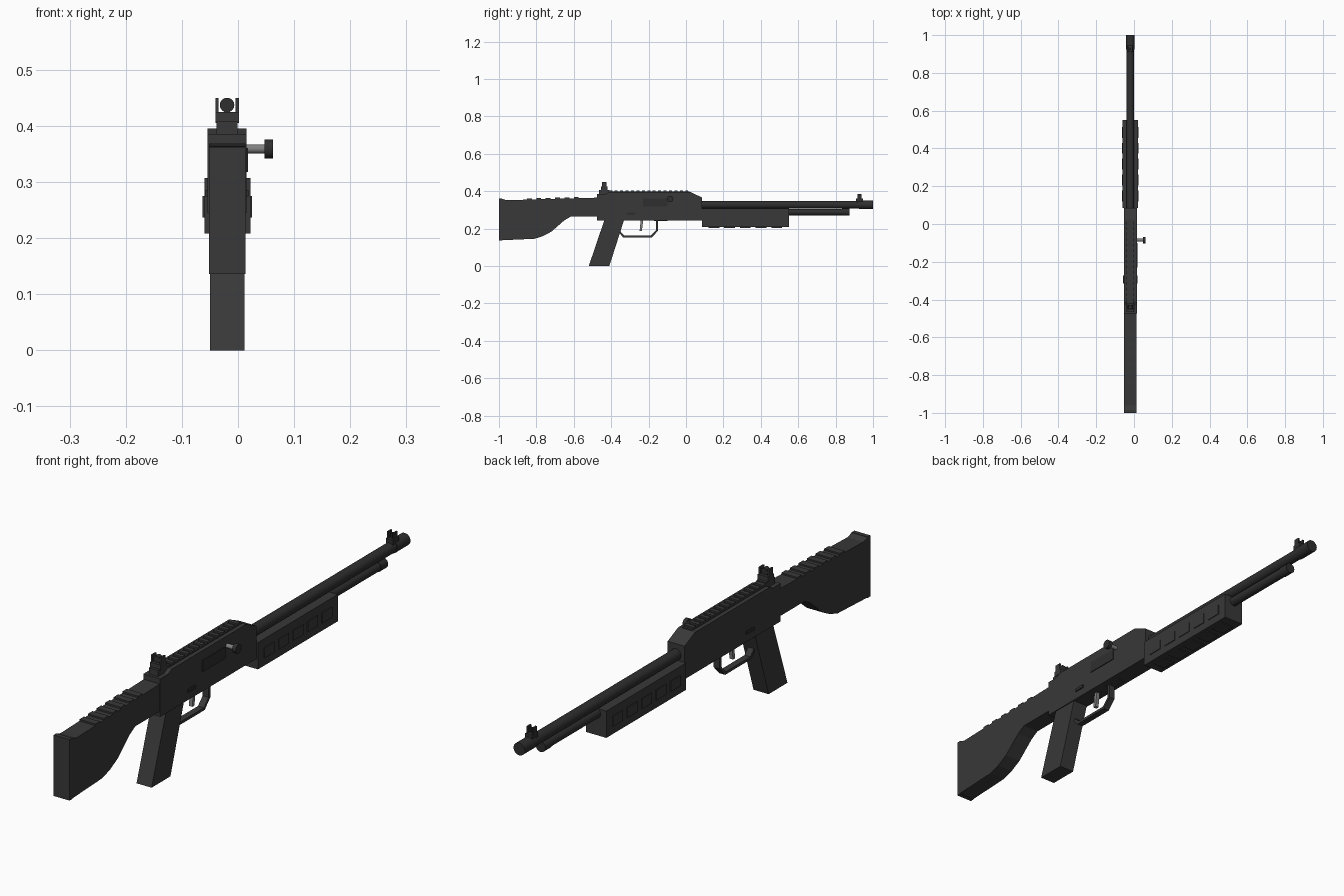
import bpy, bmesh, math
from mathutils import Vector

CX = -0.0195  # centre plane of the body


def material(name, v):
    m = bpy.data.materials.new(name)
    m.diffuse_color = (v, v, v, 1)
    return m


BODY = material("charcoal", 0.040)
DARK = material("dark_steel", 0.028)
STEEL = material("bare_steel", 0.22)


def finish(name, bm, mat):
    bmesh.ops.recalc_face_normals(bm, faces=bm.faces)
    me = bpy.data.meshes.new(name)
    bm.to_mesh(me)
    bm.free()
    me.materials.append(mat)
    ob = bpy.data.objects.new(name, me)
    bpy.context.collection.objects.link(ob)
    return ob


def extrude(name, pts, x0, x1, mat):
    """Side profile of (y, z) points extruded across x."""
    bm = bmesh.new()
    face = bm.faces.new([bm.verts.new((x0, y, z)) for y, z in pts])
    ext = bmesh.ops.extrude_face_region(bm, geom=[face])
    verts = [g for g in ext["geom"] if isinstance(g, bmesh.types.BMVert)]
    bmesh.ops.translate(bm, verts=verts, vec=(x1 - x0, 0, 0))
    return finish(name, bm, mat)


def box(name, x0, x1, y0, y1, z0, z1, mat):
    return extrude(name, [(y0, z0), (y1, z0), (y1, z1), (y0, z1)], x0, x1, mat)


def rod(name, a, b, r, mat, sides=24):
    a, b = Vector(a), Vector(b)
    d = b - a
    bm = bmesh.new()
    bmesh.ops.create_cone(bm, cap_ends=True, segments=sides, radius1=r, radius2=r, depth=d.length)
    bmesh.ops.transform(bm, verts=bm.verts, matrix=d.to_track_quat('Z', 'Y').to_matrix().to_4x4())
    bmesh.ops.translate(bm, verts=bm.verts, vec=(a + b) / 2)
    for f in bm.faces:
        f.smooth = len(f.verts) == 4
    for e in bm.edges:
        e.smooth = all(len(f.verts) == 4 for f in e.link_faces)
    return finish(name, bm, mat)


# receiver with sloped nose
extrude("receiver", [(-0.475, 0.245), (0.085, 0.245), (0.085, 0.367), (0.025, 0.395),
                     (-0.41, 0.395), (-0.43, 0.385), (-0.475, 0.385)], -0.054, 0.015, BODY)

# top rail with teeth
box("rail_base", CX - 0.019, CX + 0.019, -0.42, 0.02, 0.39, 0.398, BODY)
for i in range(15):
    y = -0.41 + i * 0.029
    box("rail_tooth", CX - 0.019, CX + 0.019, y, y + 0.016, 0.395, 0.404, BODY)

# shoulder stock, ribs and butt pad
extrude("stock", [(-0.985, 0.138), (-0.81, 0.146), (-0.765, 0.160), (-0.72, 0.184),
                  (-0.65, 0.245), (-0.617, 0.264), (-0.47, 0.264), (-0.47, 0.366),
                  (-0.86, 0.355), (-0.96, 0.352), (-0.985, 0.360)], -0.052, 0.013, BODY)
box("butt_pad", -0.052, 0.013, -1.0, -0.984, 0.136, 0.361, BODY)
for i in range(6):
    y = -0.85 + i * 0.05
    z = 0.355 + (y + 0.86) * 0.028
    box("stock_rib", -0.052, 0.013, y, y + 0.026, z - 0.004, z + 0.006, BODY)

# pistol grip
extrude("grip", [(-0.52, 0), (-0.41, 0), (-0.33, 0.25), (-0.435, 0.25)], -0.050, 0.0115, BODY)

# trigger guard and trigger
extrude("trigger_guard", [(-0.368, 0.188), (-0.335, 0.153), (-0.183, 0.153), (-0.151, 0.187),
                          (-0.151, 0.247), (-0.161, 0.247), (-0.161, 0.191), (-0.188, 0.163),
                          (-0.330, 0.163), (-0.360, 0.196)], CX - 0.012, CX + 0.012, BODY)
box("guard_mount", CX - 0.015, CX + 0.015, -0.17, -0.10, 0.241, 0.247, BODY)
extrude("trigger", [(-0.248, 0.188), (-0.236, 0.188), (-0.228, 0.25), (-0.242, 0.25)],
        CX - 0.007, CX + 0.007, STEEL)

# barrel, muzzle, magazine tube
rod("barrel", (CX, 0.06, 0.328), (CX, 0.99, 0.328), 0.0205, DARK)
rod("muzzle", (CX, 0.925, 0.328), (CX, 1.0, 0.328), 0.023, DARK)
rod("magazine_tube", (CX, 0.06, 0.289), (CX, 0.86, 0.289), 0.0175, DARK)
rod("tube_cap", (CX, 0.835, 0.289), (CX, 0.875, 0.289), 0.0195, DARK)

# fore-end with raised side pads and bottom ridges
box("fore_end", -0.060, 0.022, 0.085, 0.55, 0.208, 0.307, BODY)
for i in range(5):
    y = 0.12 + i * 0.084
    box("pad_right", 0.02, 0.025, y, y + 0.058, 0.237, 0.275, BODY)
    box("pad_left", -0.063, -0.058, y, y + 0.058, 0.237, 0.275, BODY)
    box("bottom_ridge", -0.045, 0.007, y, y + 0.058, 0.204, 0.21, BODY)

# ejection port, selector and charging handle
box("ejection_port", 0.01, 0.018, -0.23, -0.10, 0.318, 0.36, DARK)
box("selector", -0.058, 0.019, -0.315, -0.272, 0.274, 0.286, DARK)
rod("handle_rod", (0.01, -0.085, 0.359), (0.05, -0.085, 0.359), 0.008, STEEL)
rod("handle_knob", (0.047, -0.085, 0.359), (0.062, -0.085, 0.359), 0.017, DARK)

# rear sight
box("rear_sight_base", CX - 0.019, CX + 0.019, -0.465, -0.41, 0.38, 0.408, BODY)
box("rear_sight_block", CX - 0.021, CX + 0.021, -0.455, -0.42, 0.405, 0.425, BODY)
for s in (-1, 1):
    x = CX + s * 0.018
    box("rear_sight_ear", x - 0.003, x + 0.003, -0.45, -0.425, 0.42, 0.45, BODY)
rod("rear_sight_disc", (CX, -0.447, 0.437), (CX, -0.428, 0.437), 0.013, DARK, 16)

# front sight
box("front_sight_base", CX - 0.014, CX + 0.014, 0.91, 0.945, 0.34, 0.362, DARK)
box("front_sight_post", CX - 0.003, CX + 0.003, 0.922, 0.932, 0.355, 0.38, DARK)
for s in (-1, 1):
    x = CX + s * 0.011
    box("front_sight_ear", x - 0.003, x + 0.003, 0.917, 0.938, 0.355, 0.385, DARK)
